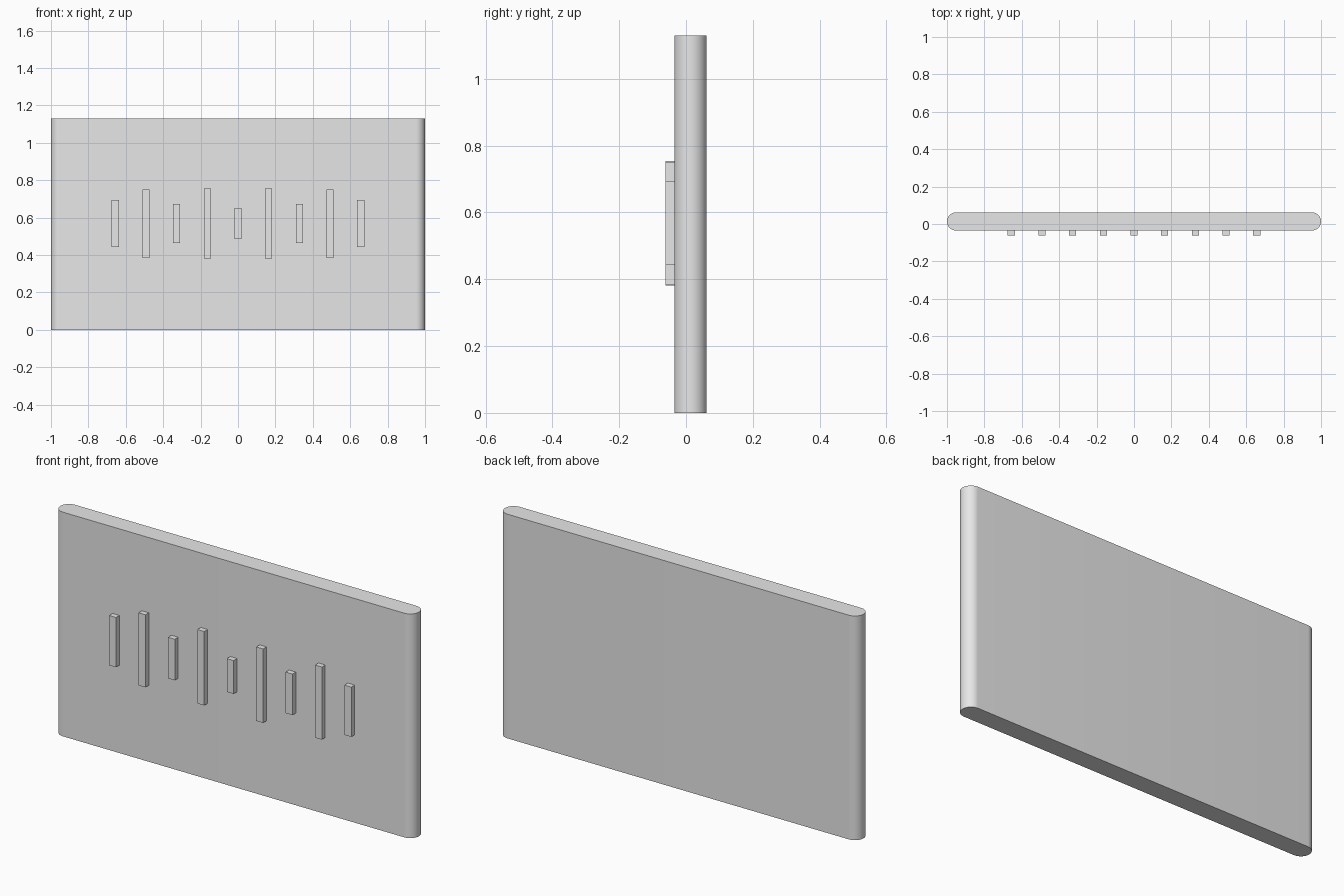
import bpy
import bmesh
import math

cube = bpy.data.objects.get("Cube")
if cube:
    bpy.data.objects.remove(cube, do_unlink=True)

HEIGHT = 1.13
FRONT, BACK = -0.035, 0.062
BAR_FRONT = -0.062
BAR_WIDTH = 0.038
MID_Z = 0.568

grey = bpy.data.materials.new("light_grey")
grey.use_nodes = True
colour = (0.8, 0.8, 0.8, 1)
grey.diffuse_color = colour
grey.node_tree.nodes["Principled BSDF"].inputs["Base Color"].default_value = colour


def add_object(name, bm):
    bmesh.ops.recalc_face_normals(bm, faces=bm.faces)
    mesh = bpy.data.meshes.new(name)
    bm.to_mesh(mesh)
    bm.free()
    mesh.materials.append(grey)
    obj = bpy.data.objects.new(name, mesh)
    bpy.context.collection.objects.link(obj)
    return obj


# Panel: stadium outline with half-round ends, raised to full height
def build_panel(segments=24):
    radius = (BACK - FRONT) / 2
    mid_y = (BACK + FRONT) / 2
    bm = bmesh.new()
    outline = []
    for side in (1, -1):
        for i in range(segments + 1):
            a = math.pi * (i / segments - 0.5)
            outline.append(bm.verts.new((
                side * (1 - radius + radius * math.cos(a)),
                mid_y + side * radius * math.sin(a), 0)))
    base = bm.faces.new(outline)
    raised = bmesh.ops.extrude_face_region(bm, geom=[base], use_keep_orig=True)
    top = [v for v in raised["geom"] if isinstance(v, bmesh.types.BMVert)]
    bmesh.ops.translate(bm, verts=top, vec=(0, 0, HEIGHT))
    return add_object("panel", bm)


# Bar: square-edged upright strip fixed to the panel front
def build_bar(name, x, height):
    bm = bmesh.new()
    bmesh.ops.create_cube(bm, size=1)
    depth = FRONT - BAR_FRONT
    bmesh.ops.scale(bm, verts=bm.verts, vec=(BAR_WIDTH, depth, height))
    bmesh.ops.translate(bm, verts=bm.verts,
                        vec=(x, (FRONT + BAR_FRONT) / 2, MID_Z))
    return add_object(name, bm)


panel = build_panel()
bpy.ops.object.select_all(action="DESELECT")
panel.select_set(True)
bpy.context.view_layer.objects.active = panel
bpy.ops.object.shade_smooth_by_angle(angle=math.radians(30))

# Row of bars, mirrored about the centre
build_bar("centre_bar", 0, 0.168)
for i, height in enumerate((0.373, 0.207, 0.366, 0.251), start=1):
    build_bar(f"left_bar_{i}", i * 0.164, height)
    build_bar(f"right_bar_{i}", -i * 0.164, height)
